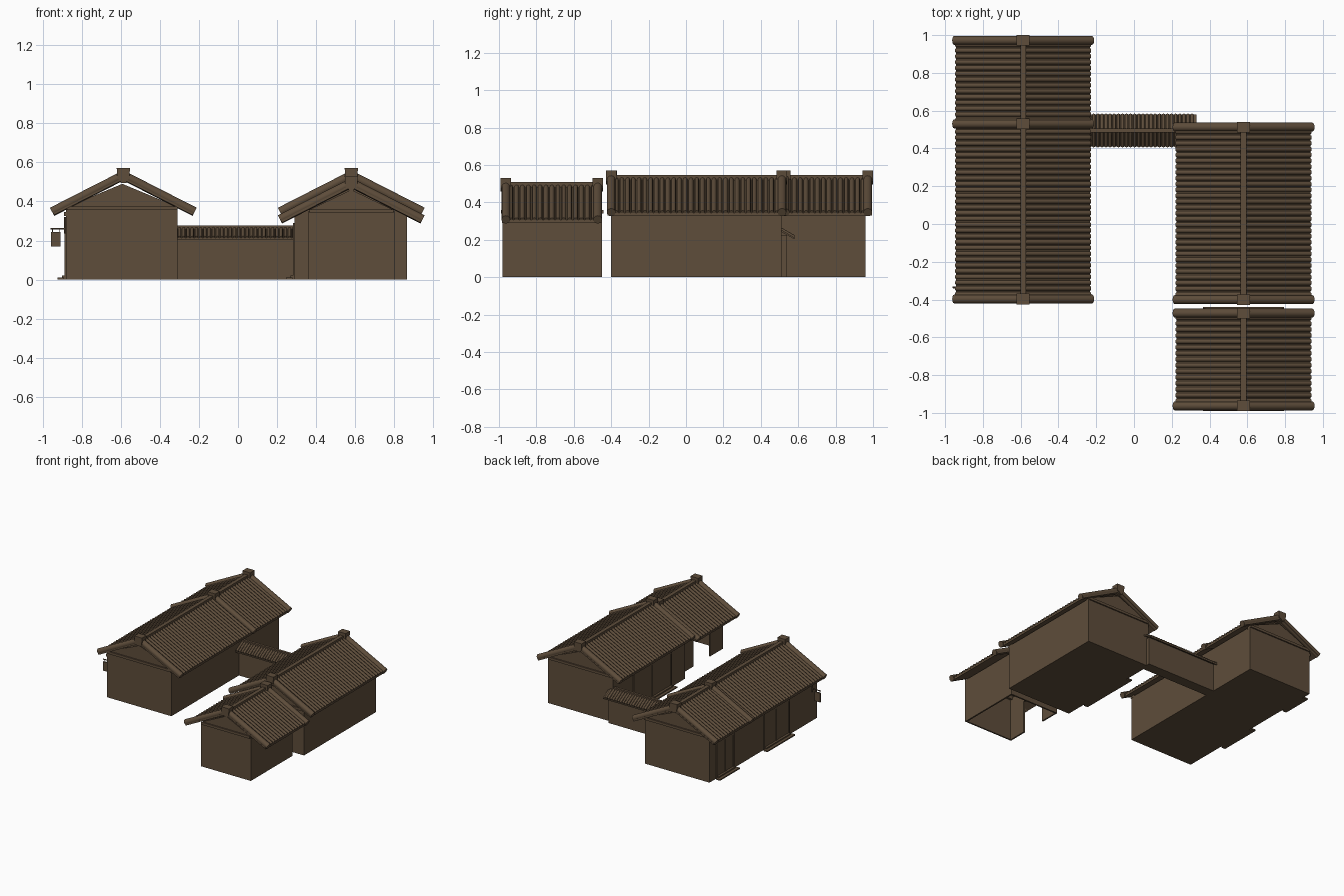
import bpy, bmesh, math
from mathutils import Vector, Matrix

if "Cube" in bpy.data.objects:
    bpy.data.objects.remove(bpy.data.objects["Cube"])

# one weathered brown for everything
mat = bpy.data.materials.new("weathered_brown")
mat.diffuse_color = (0.112, 0.074, 0.043, 1)
mat.use_nodes = True
mat.node_tree.nodes["Principled BSDF"].inputs["Base Color"].default_value = mat.diffuse_color


def finish(name, bm, smooth=False):
    bmesh.ops.recalc_face_normals(bm, faces=bm.faces)
    me = bpy.data.meshes.new(name)
    bm.to_mesh(me)
    bm.free()
    me.materials.append(mat)
    ob = bpy.data.objects.new(name, me)
    bpy.context.collection.objects.link(ob)
    if smooth:
        bpy.context.view_layer.objects.active = ob
        ob.select_set(True)
        bpy.ops.object.shade_smooth_by_angle(angle=math.radians(50))
        ob.select_set(False)
    return ob


def add_box(bm, x0, x1, y0, y1, z0, z1):
    m = Matrix.Translation(((x0 + x1) / 2, (y0 + y1) / 2, (z0 + z1) / 2)) @ \
        Matrix.Diagonal((x1 - x0, y1 - y0, z1 - z0, 1))
    bmesh.ops.create_cube(bm, size=1, matrix=m)


def box(name, *b):
    bm = bmesh.new()
    add_box(bm, *b)
    return finish(name, bm)


def add_rod(bm, p, q, r, segs=8):
    p, q = Vector(p), Vector(q)
    d = q - p
    m = Matrix.Translation((p + q) / 2) @ d.to_track_quat('Z', 'Y').to_matrix().to_4x4()
    bmesh.ops.create_cone(bm, cap_ends=True, segments=segs, radius1=r, radius2=r,
                          depth=d.length, matrix=m)


def add_prism(bm, pts, a, b, place):
    # closed outline pts extruded from a to b; place maps (u, v, w) to space
    lo = [bm.verts.new(place(u, v, a)) for u, v in pts]
    hi = [bm.verts.new(place(u, v, b)) for u, v in pts]
    n = len(pts)
    bm.faces.new(lo)
    bm.faces.new(hi[::-1])
    for i in range(n):
        bm.faces.new((lo[i], hi[i], hi[(i + 1) % n], lo[(i + 1) % n]))


SLOPE = 0.51


def roof(name, cx, y0, y1, apex, verges):
    run = 0.355
    drop = run * SLOPE
    place = lambda u, v, w: (cx + u, w, v)
    # thin roof sheet
    bm = bmesh.new()
    t = 0.014
    add_prism(bm, [(-run, apex - drop), (0, apex), (run, apex - drop),
                   (run, apex - drop - t), (0, apex - t), (-run, apex - drop - t)],
              y0, y1, place)
    finish(name + "_sheet", bm)
    # tile rolls down both slopes
    bm = bmesh.new()
    n = round((y1 - y0) / 0.031)
    for i in range(n):
        y = y0 + (i + 0.5) * (y1 - y0) / n
        for s in (-1, 1):
            add_rod(bm, (cx, y, apex + 0.002), (cx + s * run, y, apex - drop + 0.002), 0.0125)
    finish(name + "_tiles", bm, True)
    # ridge beam
    box(name + "_ridge", cx - 0.015, cx + 0.015, y0, y1, apex - 0.03, apex + 0.022)
    # verge beams and ridge caps
    bm = bmesh.new()
    caps = bmesh.new()
    for y in verges:
        for s in (-1, 1):
            add_rod(bm, (cx, y, apex + 0.008), (cx + s * 0.365, y, apex + 0.008 - 0.365 * SLOPE),
                    0.0235, 12)
        add_prism(caps, [(-0.034, apex + 0.045), (0.034, apex + 0.045), (0.03, apex - 0.01),
                         (0, apex - 0.028), (-0.03, apex - 0.01)],
                  y - 0.028, y + 0.028, place)
    finish(name + "_verges", bm, True)
    finish(name + "_caps", caps)


def gable(name, cx, half, y, out, top, base=0.36):
    # triangular gable with a tie beam across its foot
    bm = bmesh.new()
    add_prism(bm, [(-half, base - 0.01), (half, base - 0.01), (half, base + 0.012),
                   (0, top), (-half, base + 0.012)], y, y - out * 0.03,
              lambda u, v, w: (cx + u, w, v))
    add_box(bm, cx - half, cx + half, min(y, y + out * 0.01), max(y, y + out * 0.01),
            base - 0.005, base + 0.015)
    finish(name, bm)


# roofs
roof("left_roof", -0.587, -0.418, 0.995, 0.525, (-0.397, 0.53, 0.972))
roof("right_roof", 0.58, -0.42, 0.535, 0.525, (-0.4, 0.513))
roof("small_roof", 0.58, -0.985, -0.448, 0.486, (-0.963, -0.472))

# left and right main walls with gables
box("left_walls", -0.88, -0.31, -0.40, 0.96, 0, 0.36)
box("right_walls", 0.29, 0.865, -0.40, 0.51, 0, 0.36)
for nm, cx, ya, yb in (("left", -0.592, -0.40, 0.96), ("right", 0.578, -0.40, 0.51)):
    gable(nm + "_front_gable", cx, 0.283, ya, -1, 0.49)
    gable(nm + "_back_gable", cx, 0.283, yb, 1, 0.49)

# small house: open-bottomed shell with a doorway on the courtyard side
bm = bmesh.new()
t = 0.012
add_box(bm, 0.36, 0.80, -0.98, -0.98 + t, 0, 0.35)
add_box(bm, 0.36, 0.80, -0.45 - t, -0.45, 0, 0.35)
add_box(bm, 0.80 - t, 0.80, -0.98, -0.45, 0, 0.35)
add_box(bm, 0.36, 0.36 + t, -0.98, -0.82, 0, 0.35)
add_box(bm, 0.36, 0.36 + t, -0.61, -0.45, 0, 0.35)
add_box(bm, 0.36, 0.36 + t, -0.82, -0.61, 0.26, 0.35)
finish("small_walls", bm)
gable("small_front_gable", 0.58, 0.215, -0.98, -1, 0.46, 0.345)
gable("small_back_gable", 0.58, 0.215, -0.45, 1, 0.46, 0.345)

# low link wall between the houses, with its own little roof
box("link_wall", -0.32, 0.31, 0.455, 0.54, 0, 0.225)
bm = bmesh.new()
add_prism(bm, [(0.41, 0.212), (0.495, 0.262), (0.58, 0.212), (0.58, 0.203),
               (0.495, 0.25), (0.41, 0.203)], -0.31, 0.33, lambda u, v, w: (w, u, v))
finish("link_roof_sheet", bm)
bm = bmesh.new()
for i in range(29):
    x = -0.30 + i * 0.0217
    for s in (-1, 1):
        add_rod(bm, (x, 0.495, 0.264), (x, 0.495 + s * 0.085, 0.215), 0.0085)
finish("link_roof_tiles", bm, True)
box("link_ridge", -0.31, 0.33, 0.485, 0.505, 0.25, 0.277)


# doorways facing -x: posts, door leaf, lintel and two-plate step
def doorway(name, x, y0, y1):
    bm = bmesh.new()
    ym = (y0 + y1) / 2
    add_box(bm, x - 0.004, x + 0.01, y0, y1, 0.02, 0.28)
    for y in (y0, ym, y1):
        add_box(bm, x - 0.009, x + 0.01, y - 0.006, y + 0.006, 0, 0.29)
    add_box(bm, x - 0.009, x + 0.01, y0, y1, 0.275, 0.29)
    finish(name + "_door", bm)
    bm = bmesh.new()
    add_box(bm, x - 0.022, x, y0, y1, 0, 0.02)
    add_box(bm, x - 0.045, x - 0.01, y0 - 0.02, y1 + 0.02, 0, 0.01)
    finish(name + "_step", bm)


doorway("left_rear", -0.88, 0.66, 0.87)
doorway("left_front", -0.88, -0.04, 0.27)
doorway("right", 0.29, -0.22, 0.25)

# eave beams along the door sides
box("left_eave_beam", -0.89, -0.87, -0.40, 0.96, 0.325, 0.345)
box("right_eave_beam", 0.28, 0.30, -0.40, 0.45, 0.325, 0.345)

# hanging sign on a bracket
bm = bmesh.new()
add_box(bm, -0.957, -0.908, -0.341, -0.331, 0.17, 0.243)
add_rod(bm, (-0.96, -0.336, 0.26), (-0.87, -0.336, 0.26), 0.004)
add_rod(bm, (-0.884, -0.336, 0.235), (-0.884, -0.336, 0.32), 0.006)
for x in (-0.95, -0.915):
    add_rod(bm, (x, -0.336, 0.24), (x, -0.336, 0.262), 0.002)
finish("hanging_sign", bm)
